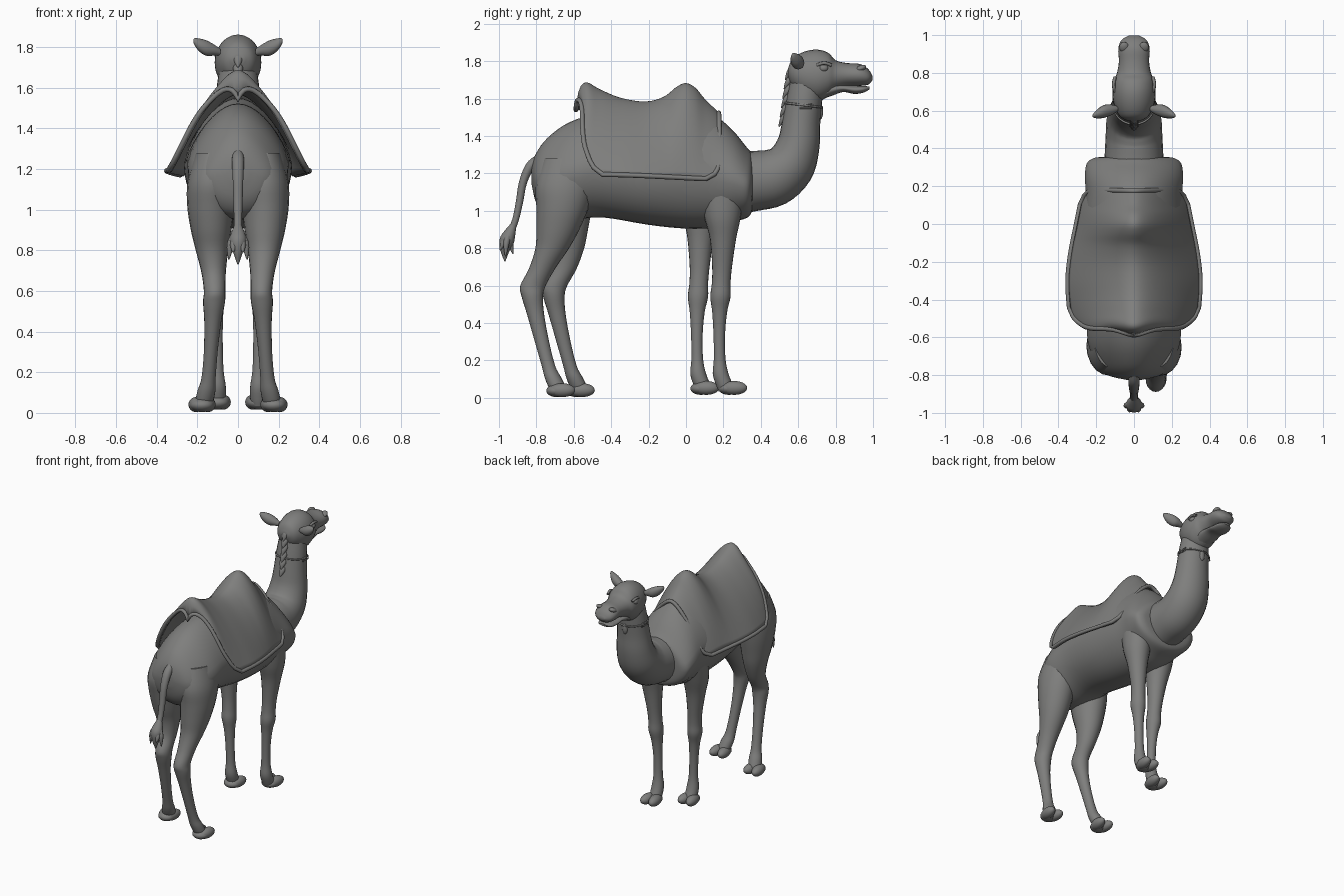
import bpy, math
from mathutils import Vector

grey = bpy.data.materials.new("warm grey")
grey.diffuse_color = (0.21, 0.21, 0.205, 1)


def finish(name, verts, faces, angle=50):
    me = bpy.data.meshes.new(name)
    me.from_pydata([tuple(v) for v in verts], [], faces)
    me.materials.append(grey)
    ob = bpy.data.objects.new(name, me)
    bpy.context.collection.objects.link(ob)
    bpy.ops.object.select_all(action='DESELECT')
    bpy.context.view_layer.objects.active = ob
    ob.select_set(True)
    bpy.ops.object.shade_smooth_by_angle(angle=math.radians(angle))
    return ob


def spline(rows, steps):
    """Catmull-Rom through rows of numbers."""
    out, n = [], len(rows)
    for i in range(n - 1):
        p = [rows[max(0, min(n - 1, i + k))] for k in (-1, 0, 1, 2)]
        for s in range(steps):
            t = s / steps
            out.append([0.5 * (2 * b + (c - a) * t + (2 * a - 5 * b + 4 * c - d) * t * t
                               + (3 * b - a - 3 * c + d) * t ** 3) for a, b, c, d in zip(*p)])
    return out + [list(rows[-1])]


def loft(name, rings, plane=None, sides=24, steps=4, taper=0.0, side=(1, 0, 0)):
    """Rings are (x, y, z, side radius, other radius); plane fixes the ring normal."""
    rows = spline(rings, steps)
    verts, faces, n = [], [], len(rows)
    for i, (x, y, z, a, b) in enumerate(rows):
        if plane:
            t = Vector(plane)
        else:
            t = (Vector(rows[min(i + 1, n - 1)][:3]) - Vector(rows[max(i - 1, 0)][:3])).normalized()
        s = Vector(side)
        s = (s - t * s.dot(t)).normalized()
        u = s.cross(t)
        if plane and u.z < 0:
            u = -u
        for k in range(sides):
            an = 2 * math.pi * k / sides
            w = max(a, 0.002) * (1 - taper * max(0, math.sin(an)))
            verts.append(Vector((x, y, z)) + s * w * math.cos(an) + u * max(b, 0.002) * math.sin(an))
    for i in range(n - 1):
        for k in range(sides):
            j = (k + 1) % sides
            faces.append((i * sides + k, i * sides + j, (i + 1) * sides + j, (i + 1) * sides + k))
    faces += [tuple(range(sides))[::-1], tuple(range((n - 1) * sides, n * sides))]
    ob = finish(name, verts, faces)
    import bmesh
    bm = bmesh.new()
    bm.from_mesh(ob.data)
    bmesh.ops.recalc_face_normals(bm, faces=bm.faces)
    bm.to_mesh(ob.data)
    bm.free()
    return ob


def sections(name, rows, **kw):
    """Rows are (y, bottom, top, half width)."""
    return loft(name, [(0, y, (b + t) / 2, w, (t - b) / 2) for y, b, t, w in rows], plane=(0, 1, 0), **kw)


def ball(name, loc, scale, rot=(0, 0, 0)):
    bpy.ops.mesh.primitive_uv_sphere_add(segments=24, ring_count=14, radius=1, location=loc, rotation=rot)
    ob = bpy.context.object
    ob.name, ob.scale = name, scale
    ob.data.materials.append(grey)
    bpy.ops.object.shade_smooth()
    return ob


def lerp(table, x):
    for (a, p), (b, q) in zip(table, table[1:]):
        if x <= b:
            return p + (q - p) * max(0, (x - a) / (b - a))
    return table[-1][1]


def cord(name, pts, r, cyclic=False):
    cu = bpy.data.curves.new(name, 'CURVE')
    cu.dimensions, cu.bevel_depth, cu.bevel_resolution = '3D', r, 2
    cu.use_fill_caps = True
    sp = cu.splines.new('POLY')
    sp.points.add(len(pts) - 1)
    for p, c in zip(sp.points, pts):
        p.co = (*c, 1)
    sp.use_cyclic_u, sp.use_smooth = cyclic, True
    cu.materials.append(grey)
    bpy.context.collection.objects.link(bpy.data.objects.new(name, cu))


# Torso, neck and head
sections("torso", [(-.825, 1.14, 1.24, .04), (-.80, 1.04, 1.31, .14), (-.74, .97, 1.39, .20), (-.62, .95, 1.475, .245),
                   (-.45, .965, 1.52, .25), (-.2, .925, 1.52, .265), (0, .905, 1.55, .265), (.15, .91, 1.51, .255),
                   (.25, .94, 1.43, .26), (.32, .96, 1.345, .25), (.348, .985, 1.31, .215), (.355, 1.03, 1.27, .17)],
         sides=36, taper=.28)
loft("neck", [(0, .26, 1.15, .16, .17), (0, .37, 1.16, .155, .16), (0, .47, 1.18, .15, .155), (0, .555, 1.245, .145, .137),
              (0, .6, 1.35, .13, .115), (0, .616, 1.47, .115, .102), (0, .634, 1.6, .105, .095), (0, .65, 1.7, .09, .09)])
sections("head", [(.545, 1.72, 1.76, .03), (.57, 1.66, 1.815, .075), (.63, 1.605, 1.85, .105), (.70, 1.585, 1.862, .115),
                  (.76, 1.61, 1.845, .107), (.80, 1.645, 1.805, .09), (.86, 1.665, 1.79, .08), (.93, 1.668, 1.785, .083),
                  (.975, 1.675, 1.757, .065), (.998, 1.70, 1.72, .025)])
sections("lower_jaw", [(.70, 1.59, 1.67, .06), (.78, 1.615, 1.68, .072), (.84, 1.635, 1.675, .066), (.9, 1.625, 1.67, .064),
                       (.95, 1.632, 1.668, .056), (.982, 1.65, 1.664, .025)])

# Face details, ears and neck tag
for s in (-1, 1):
    loft("ear", [(s * .085, .61, 1.775, .012, .015), (s * .115, .605, 1.785, .026, .026),
                 (s * .155, .597, 1.795, .034, .038), (s * .19, .585, 1.81, .026, .032),
                 (s * .213, .575, 1.826, .012, .018), (s * .22, .572, 1.83, .003, .004)],
         plane=(1, 0, 0), side=(0, 1, 0), sides=16)
    ball("eye", (s * .096, .735, 1.762), (.02, .026, .02))
    cord("brow", [(s * (.1 + .008 * math.sin(i * .45)), .70 + i * .011, 1.778 + .012 * math.sin(i * .45)) for i in range(8)], .009)
    ball("nostril", (s * .052, .935, 1.762), (.026, .03, .016), (.4, 0, 0))
    cord("neck_tag", [(s * .108, .61, 1.548), (s * .108, .67, 1.548), (s * .105, .67, 1.57), (s * .105, .61, 1.57)], .005, True)
cord("neck_strap", [(.108 * math.cos(a), .628 + .1 * math.sin(a), 1.565 - .012 * math.sin(a))
                    for a in [i * math.pi / 12 for i in range(24)]], .006, True)
ball("throat_tuft", (0, .715, 1.53), (.022, .018, .045))

# Mane tufts down the back of the neck
for i in range(6):
    z = 1.45 + i * .05
    y = .508 + i * .007
    loft("mane_tuft", [(0, y + .045, z + .08, .02, .02), (0, y + .012, z + .04, .024, .018), (0, y - .012, z, .003, .003)],
         sides=10)

# Legs: rings are level, (x, y, z, half width, half depth)
for s in (-1, 1):
    back = s < 0
    d = -.12 if back else 0
    loft("front_leg", [(s * .14, .19 + d * .6, 1.12, .09, .12), (s * .14, .195 + d * .9, .97, .088, .098),
                       (s * .135, .198 + d, .85, .068, .07), (s * .125, .193 + d, .7, .05, .053),
                       (s * .12, .188 + d, .61, .047, .05), (s * .118, .184 + d, .54, .05, .054),
                       (s * .112, .18 + d, .46, .038, .04), (s * .106, .178 + d, .34, .031, .031),
                       (s * .103, .18 + d, .21, .032, .031), (s * .102, .185 + d, .13, .042, .042),
                       (s * .102, .205 + d, .07, .042, .045), (s * .102, .215 + d, .035, .035, .04)], plane=(0, 0, 1), sides=20)
    e = .115 if back else 0
    loft("hind_leg", [(s * .12, -.62, 1.28, .09, .14), (s * .13, -.645, 1.14, .118, .158),
                      (s * .135, -.66 + e * .15, 1.02, .115, .14), (s * .132, -.685 + e * .4, .9, .1, .115),
                      (s * .128, -.715 + e * .7, .8, .08, .09), (s * .12, -.77 + e, .69, .06, .07),
                      (s * .115, -.818 + e, .6, .053, .068), (s * .118, -.822 + e, .545, .054, .058),
                      (s * .124, -.805 + e, .45, .042, .046), (s * .134, -.77 + e, .3, .034, .038),
                      (s * .145, -.735 + e, .17, .035, .036), (s * .155, -.712 + e, .11, .044, .044),
                      (s * .165, -.69 + e, .06, .044, .046), (s * .168, -.68 + e, .035, .035, .04)], plane=(0, 0, 1), sides=20)
    # Two-toed feet
    for x, y, z in ((s * .102, .10 if back else .25, .015), (s * .177, -.565 if back else -.67, .003)):
        for k in (-1, 1):
            ball("toe", (x + k * .029, y + .008, z + .038), (.037, .07, .037), (0, 0, -k * .12))
        ball("heel_pad", (x, y - .02, z + .035), (.058, .057, .034))

# Tail with a tuft
loft("tail", [(0, -.79, 1.27, .028, .03), (0, -.835, 1.235, .03, .026), (0, -.872, 1.15, .026, .022), (0, -.89, 1.05, .023, .02),
              (0, -.912, .95, .02, .018), (0, -.945, .87, .02, .02)], sides=14)
loft("tail_tuft", [(0, -.92, .93, .015, .015), (0, -.942, .88, .036, .032), (0, -.958, .84, .042, .04), (0, -.968, .79, .024, .026),
                   (0, -.968, .73, .003, .003)], sides=14)
for x, y, z in ((-.045, -.965, .755), (.045, -.965, .755), (-.025, -.995, .79), (.025, -.995, .79), (0, -.925, .77)):
    loft("tuft_lock", [(x * .3, -.945, .89, .012, .012), (x * .8, (y - .955) / 2, .83, .019, .017), (x, y, z, .003, .003)], sides=10)

# Saddle blanket draped over two humps
ridge = [(-.585, 1.5), (-.578, 1.59), (-.56, 1.66), (-.525, 1.685), (-.46, 1.65), (-.35, 1.605), (-.22, 1.585), (-.12, 1.61),
         (-.05, 1.665), (0, 1.685), (.05, 1.66), (.1, 1.6), (.17, 1.53), (.19, 1.5)]
width = [(-.585, .31), (-.5, .335), (-.38, .348), (-.28, .35), (-.15, .335), (0, .305), (.1, .285), (.19, .265)]
rear = [(0, -.583), (.2, -.572), (.4, -.562), (.8, -.54), (.9, -.52), (.96, -.495), (1, -.45)]
fore = [(0, .175), (.8, .18), (.9, .17), (.96, .15), (1, .105)]
NU, NV = 60, 44
ridge = [tuple(p) for p in spline(ridge, 4)]
width = [tuple(p) for p in spline(width, 4)]
verts = []
for i in range(NU + 1):
    for j in range(NV + 1):
        v = 2 * j / NV - 1
        t = abs(v)
        u = i / NU
        y = lerp(rear, t) + (lerp(fore, t) - lerp(rear, t)) * u
        hem = 1.185 - .05 * (y + .15)
        top = lerp(ridge, y) + .004
        fold = .006 * math.sin(9 * t + 1.5) * (1 - u) ** 6
        verts.append(Vector((v * lerp(width, y), y - fold, hem + (top - hem) * (1 - (t * t + .004) ** .8) + fold)))
W = NV + 1
quads = [(i * W + j, (i + 1) * W + j, (i + 1) * W + j + 1, i * W + j + 1) for i in range(NU) for j in range(NV)]
blanket = finish("blanket", verts, [q[::-1] for q in quads])
sol = blanket.modifiers.new("thickness", 'SOLIDIFY')
sol.thickness, sol.offset = .018, -1

# Piped hem around the blanket
loop = [j for j in range(W)] + [i * W + NV for i in range(1, NU + 1)]
loop += [NU * W + j for j in range(NV - 1, -1, -1)] + [i * W for i in range(NU - 1, 0, -1)]
cord("blanket_hem", [verts[k] for k in loop], .013, True)
